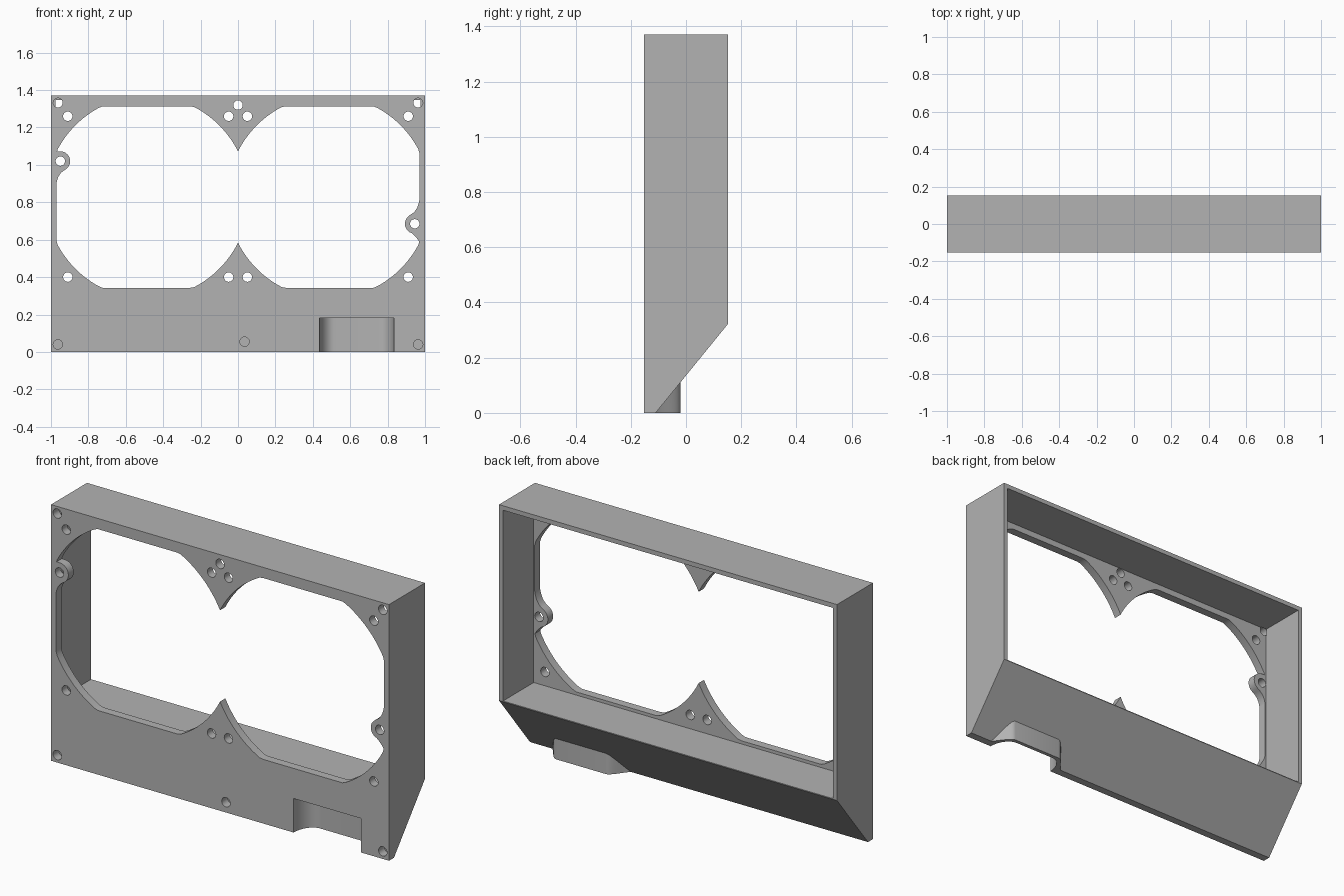
import bpy, bmesh
from math import acos, cos, sin, pi, radians

cube = bpy.data.objects.get("Cube")
if cube:
    bpy.data.objects.remove(cube, do_unlink=True)

FRONT, BACK = -0.152, 0.152
PLATE_BACK = -0.107
FAN_X, FAN_Z, FAN_R = 0.485, 0.828, 0.543

grey = bpy.data.materials.new("plain grey")
grey.use_nodes = True
grey.diffuse_color = (0.45, 0.45, 0.45, 1)
grey.node_tree.nodes["Principled BSDF"].inputs["Base Color"].default_value = grey.diffuse_color


def prism(name, outline, axis, lo, hi):
    """Extrude a 2D outline along one axis."""
    place = {"x": lambda a, b, t: (t, a, b),
             "y": lambda a, b, t: (a, t, b),
             "z": lambda a, b, t: (a, b, t)}[axis]
    bm = bmesh.new()
    low = [bm.verts.new(place(a, b, lo)) for a, b in outline]
    high = [bm.verts.new(place(a, b, hi)) for a, b in outline]
    bm.faces.new(low)
    bm.faces.new(high)
    for i in range(len(low)):
        j = (i + 1) % len(low)
        bm.faces.new((low[i], low[j], high[j], high[i]))
    bmesh.ops.recalc_face_normals(bm, faces=bm.faces)
    mesh = bpy.data.meshes.new(name)
    bm.to_mesh(mesh)
    bm.free()
    mesh.materials.append(grey)
    ob = bpy.data.objects.new(name, mesh)
    bpy.context.collection.objects.link(ob)
    return ob


def combine(target, tool, operation="DIFFERENCE"):
    """Apply a boolean and discard the tool."""
    mod = target.modifiers.new("cut", "BOOLEAN")
    mod.operation, mod.object, mod.solver = operation, tool, "EXACT"
    bpy.context.view_layer.objects.active = target
    bpy.ops.object.modifier_apply(modifier=mod.name)
    bpy.data.objects.remove(tool, do_unlink=True)


def rect(a0, a1, b0, b1):
    return [(a0, b0), (a1, b0), (a1, b1), (a0, b1)]


def arc(cx, cz, r, start, end, steps):
    angles = [radians(start + (end - start) * i / steps) for i in range(steps + 1)]
    return [(cx + r * cos(t), cz + r * sin(t)) for t in angles]


def curve(p, q, r, steps=10):
    """Quadratic curve from p to r pulled towards q."""
    ts = [i / steps for i in range(steps + 1)]
    return [tuple((1 - t) ** 2 * a + 2 * t * (1 - t) * b + t * t * c
                  for a, b, c in zip(p, q, r)) for t in ts]


# Housing with a sloping underside
housing = prism("fan_housing", [(FRONT, -0.05), (-0.11, -0.05), (-0.11, 0),
                                (BACK, 0.322), (BACK, 1.37), (FRONT, 1.37)], "x", -1, 1)

# Flared bulge behind the connector recess
MID = 0.635
flare = []
for i in range(17):
    s = i / 16
    flare.append((0.255 - 0.11 * s, -0.12 + 0.1 * s * s * (3 - 2 * s)))
bulge = [(MID - w, y) for w, y in flare] + [(MID + w, y) for w, y in reversed(flare)]
combine(housing, prism("bulge", bulge, "z", -0.04, 0.16), "UNION")

# Flat base
combine(housing, prism("base_trim", rect(-2, 2, -1, 1), "z", -1, 0))

# Open back
combine(housing, prism("cavity", rect(-0.976, 0.976, 0.326, 1.346), "y", PLATE_BACK, 0.5))

# Twin fan opening: two circles, each clipped to a square
end = acos(-FAN_X / FAN_R)
lobe = []
for i in range(121):
    t = -end + 2 * end * i / 120
    x, z = (max(-FAN_X, min(FAN_X, FAN_R * f(t))) for f in (cos, sin))
    lobe.append((x + FAN_X, z + FAN_Z))
opening = prism("opening", lobe + [(-x, z) for x, z in reversed(lobe[1:-1])], "y", -0.4, -0.1)

# Screw lugs that project into the opening
left_lug = ([(-1.1, 1.0725), (-0.95, 1.0725)]
            + arc(-0.95, 1.02, 0.0525, 85, -50, 20)
            + curve((-0.925, 0.973), (-0.969, 0.95), (-0.972, 0.885)) + [(-1.1, 0.885)])
right_lug = ([(1.1, 0.585), (0.972, 0.585)]
             + curve((0.972, 0.585), (0.95, 0.62), (0.925, 0.638))
             + arc(0.945, 0.685, 0.0525, 240, 125, 20)
             + curve((0.922, 0.734), (0.969, 0.755), (0.974, 0.85)) + [(1.1, 0.85)])
for lug in (left_lug, right_lug):
    combine(opening, prism("lug", lug, "y", -0.6, 0.1))
combine(housing, opening)

# Screw holes
holes = [(0, 1.32), (-0.95, 1.02), (0.945, 0.685), (0.035, 0.055)]
for side in (-1, 1):
    holes += [(side * x, z) for x, z in ((0.963, 1.332), (0.963, 0.04), (0.05, 1.26),
                                         (0.91, 1.26), (0.05, 0.4), (0.91, 0.4))]
for x, z in holes:
    combine(housing, prism("hole", arc(x, z, 0.025, 0, 350, 35), "y", -0.4, -0.104))

# Connector recess with rounded sides
side = []
for i in range(13):
    t = pi / 2 * i / 12
    side.append((0.2 - 0.08 * (1 - cos(t)), FRONT + 0.112 * sin(t)))
side = [(0.2, -0.3)] + side
recess = [(MID - w, y) for w, y in side] + [(MID + w, y) for w, y in reversed(side)]
combine(housing, prism("recess", recess, "z", -0.2, 0.182))

# Smooth curves, sharp edges
bpy.ops.object.select_all(action="DESELECT")
housing.select_set(True)
bpy.context.view_layer.objects.active = housing
bpy.ops.object.shade_smooth_by_angle(angle=radians(25))
